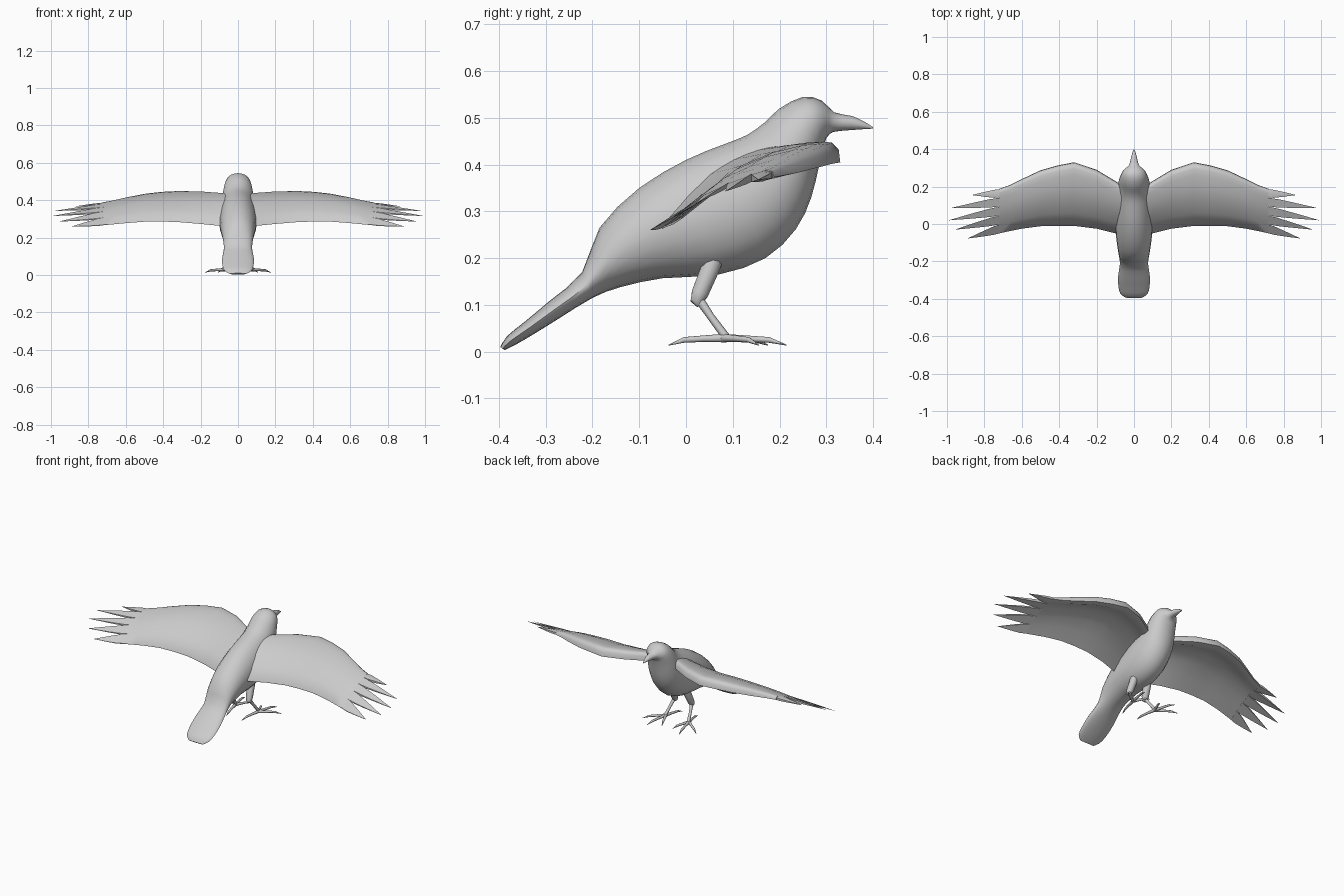
import bpy, bmesh, math
from mathutils import Vector

if "Cube" in bpy.data.objects:
    bpy.data.objects.remove(bpy.data.objects["Cube"])


def loft(name, rings, mirror=False, angle=50):
    """Skin a list of closed rings, cap both ends."""
    bm = bmesh.new()
    vr = [[bm.verts.new(p) for p in r] for r in rings]
    n = len(vr[0])
    for a, b in zip(vr, vr[1:]):
        for i in range(n):
            j = (i + 1) % n
            bm.faces.new((a[i], a[j], b[j], b[i]))
    bm.faces.new(vr[0][::-1])
    bm.faces.new(vr[-1])
    bmesh.ops.recalc_face_normals(bm, faces=bm.faces[:])
    me = bpy.data.meshes.new(name)
    bm.to_mesh(me)
    bm.free()
    ob = bpy.data.objects.new(name, me)
    bpy.context.collection.objects.link(ob)
    if mirror:
        ob.modifiers.new("Mirror", 'MIRROR').use_mirror_merge = False
    bpy.ops.object.select_all(action='DESELECT')
    bpy.context.view_layer.objects.active = ob
    ob.select_set(True)
    bpy.ops.object.shade_smooth_by_angle(angle=math.radians(angle))
    return ob


def ellipse(c, u, v, n):
    return [c + u * math.cos(2 * math.pi * i / n) + v * math.sin(2 * math.pi * i / n)
            for i in range(n)]


def smooth_rows(rows):
    """Insert a spline midpoint between neighbouring rows."""
    out = []
    for i in range(len(rows) - 1):
        a, b = rows[i], rows[i + 1]
        p, q = rows[max(i - 1, 0)], rows[min(i + 2, len(rows) - 1)]
        out += [a, [(9 * (s + t) - u - v) / 16 for s, t, u, v in zip(a, b, p, q)]]
    return out + [rows[-1]]


def tube(name, pts, radii, n=8, side=(1, 0, 0)):
    """Tapered tube through points."""
    pts = [Vector(p) for p in pts]
    rings = []
    for i, (p, r) in enumerate(zip(pts, radii)):
        d = (pts[min(i + 1, len(pts) - 1)] - pts[max(i - 1, 0)]).normalized()
        s = Vector(side)
        u = (s - d * s.dot(d)).normalized()
        rings.append(ellipse(p, u * r, d.cross(u) * r, n))
    return loft(name, rings, True)


# body, tail, head and beak: top y z, bottom y z, half width
body = [
    (-.397, .010, -.388, .003, .045), (-.383, .033, -.366, .014, .072),
    (-.345, .064, -.328, .036, .083), (-.29, .11, -.27, .072, .085),
    (-.222, .17, -.2, .115, .075), (-.185, .265, -.14, .138, .082),
    (-.1, .35, -.05, .157, .095), (0, .41, .07, .165, .102),
    (.08, .443, .17, .20, .1), (.13, .463, .235, .262, .092),
    (.168, .49, .268, .33, .085), (.2, .52, .285, .40, .077),
    (.25, .545, .298, .45, .064), (.29, .537, .303, .46, .047),
    (.317, .512, .315, .47, .026), (.355, .504, .355, .474, .016),
    (.383, .491, .383, .476, .008), (.4, .48, .4, .477, .001)]
rings = []
for yt, zt, yb, zb, w in smooth_rows(body):
    t, b = Vector((0, yt, zt)), Vector((0, yb, zb))
    rings.append(ellipse((t + b) / 2, Vector((w, 0, 0)), (t - b) / 2, 20))
loft("body", rings)

# wings: x, leading y z, trailing y z, camber height
wing = [
    (.04, .19, .40, -.07, .255, .050), (.10, .23, .40, -.05, .265, .053),
    (.20, .29, .405, -.025, .275, .055), (.32, .33, .405, -.01, .285, .056),
    (.41, .313, .402, -.01, .288, .054), (.50, .287, .395, -.012, .287, .050),
    (.60, .24, .383, -.025, .279, .042), (.66, .21, .377, -.037, .273, .034),
    (.72, .188, .373, -.05, .267, .025)]
upper = [(0, 0), (.01, .5), (.05, .85), (.1, 1), (.2, 1.15), (.4, 1.28), (.6, 1.2), (.8, .75), (1, .08)]
lower = [(0, 0), (.1, .1), (.2, .5), (.4, .9), (.6, .85), (.8, .5), (1, -.03)]


def wing_point(st, t, o):
    x, yl, zl, yt, zt, h = st
    return Vector((x, yl + (yt - yl) * t, zl + (zt - zl) * t + h * o))


def sample(curve, t):
    for (a, p), (b, q) in zip(curve, curve[1:]):
        if t <= b + 1e-6:
            return p + (q - p) * (t - a) / (b - a)


outline = upper + lower[:0:-1]
loft("wing", [[wing_point(s, t, o) for t, o in outline] for s in wing], True)

# primary feathers: continue the wing edge in five strips, each to a point
tips = [(.866, .155, .368), (.98, .085, .343), (.99, .02, .316),
        (.957, -.03, .286), (.888, -.077, .260)]
for i, tip in enumerate(tips):
    ts = [(i + k / 2) / 5 for k in range(3)]
    ts[0] = max(ts[0], .01)
    base = [wing_point(wing[-1], t, sample(upper, t)) for t in ts]
    base += [wing_point(wing[-1], t, sample(lower, t) - .03) for t in ts[::-1]]
    mid = sum(base, Vector()) / 6
    rings = []
    for k, s in ((0, 1), (.2, .93), (.5, .62), (.8, .26), (1, .02)):
        c = mid.lerp(Vector(tip), k)
        rings.append([c + (p - mid) * s for p in base])
    loft(f"wing_feather_{i + 1}", rings, True, 40)

# legs
tube("thigh", [(.045, .06, .20), (.047, .052, .178), (.053, .03, .125), (.056, .024, .108), (.057, .03, .1)],
     [.021, .021, .019, .015, .008], n=10)
tube("shank", [(.056, .026, .115), (.066, .053, .075), (.075, .085, .032)],
     [.010, .008, .009])

# toes, each ending in a downward claw
hub = Vector((.075, .08, .029))
for nm, tip in {"outer": (.175, .155), "middle": (.105, .215),
                "inner": (.035, .175), "back": (.05, -.037)}.items():
    end = Vector((tip[0], tip[1], .014))
    mid = hub.lerp(end, .35) + Vector((0, 0, .004))
    knuckle = hub.lerp(end, .72) + Vector((0, 0, .007))
    d = end - hub
    tube(f"toe_{nm}", [hub, mid, knuckle, end], [.009, .007, .006, .001],
         side=(d.y, -d.x, 0))
